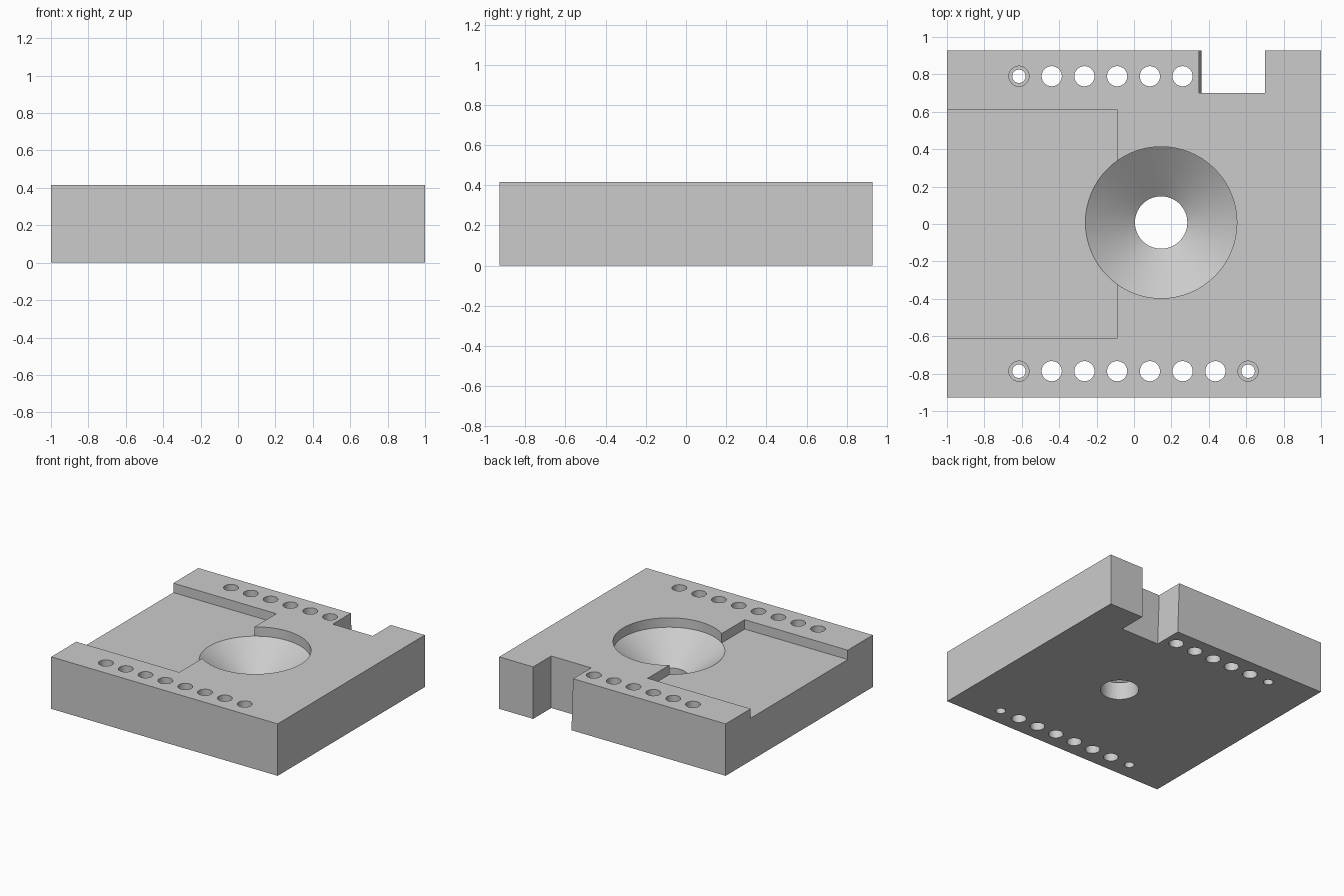
import bpy
import math

cube = bpy.data.objects.get("Cube")
if cube:
    bpy.data.objects.remove(cube, do_unlink=True)

HEIGHT = 0.415
HALF_Y = 0.928
POCKET_FLOOR = 0.34
STEP = 0.14          # level of the funnel throat and bolt seats

grey = bpy.data.materials.new("plain grey")
grey.use_nodes = True
colour = (0.6, 0.6, 0.6, 1)
grey.diffuse_color = colour
grey.node_tree.nodes["Principled BSDF"].inputs["Base Color"].default_value = colour


def add_mesh(name, verts, faces):
    mesh = bpy.data.meshes.new(name)
    mesh.from_pydata(verts, [], faces)
    mesh.materials.append(grey)
    obj = bpy.data.objects.new(name, mesh)
    bpy.context.collection.objects.link(obj)
    return obj


def loft(name, rings):
    """Closed solid through equal-sized rings listed bottom to top."""
    n = len(rings[0])
    verts = [p for ring in rings for p in ring]
    faces = [list(range(n))[::-1], [len(verts) - n + i for i in range(n)]]
    for r in range(len(rings) - 1):
        for i in range(n):
            a, b = r * n + i, r * n + (i + 1) % n
            faces.append([a, b, b + n, a + n])
    return add_mesh(name, verts, faces)


def block(name, x0, x1, y0, y1, z0, z1, x0_top=None):
    def rect(x, z):
        return [(x, y0, z), (x1, y0, z), (x1, y1, z), (x, y1, z)]
    return loft(name, [rect(x0, z0), rect(x0 if x0_top is None else x0_top, z1)])


def turned(name, x, y, profile, sides):
    """Solid of revolution from (radius, z) pairs."""
    angles = [2 * math.pi * i / sides for i in range(sides)]
    return loft(name, [[(x + r * math.cos(a), y + r * math.sin(a), z) for a in angles]
                       for r, z in profile])


def cut(target, cutter):
    mod = target.modifiers.new(cutter.name, 'BOOLEAN')
    mod.operation = 'DIFFERENCE'
    mod.solver = 'EXACT'
    mod.object = cutter
    bpy.context.view_layer.objects.active = target
    bpy.ops.object.modifier_apply(modifier=mod.name)
    bpy.data.objects.remove(cutter, do_unlink=True)


# Main slab
plate = block("base_plate", -1, 1, -HALF_Y, HALF_Y, 0, HEIGHT)

# Shallow pocket open to one side
cut(plate, block("pocket_cutter", -1.2, -0.09, -0.612, 0.612, POCKET_FLOOR, 0.6))

# Central funnel with a straight throat
cut(plate, turned("funnel_cutter", 0.145, 0.008,
                  [(0.14, -0.1), (0.14, STEP), (0.405, POCKET_FLOOR), (0.405, 0.6)], 64))

# Rear notch with one slightly sloping wall
slope = 0.015 / HEIGHT
cut(plate, block("notch_cutter", 0.362 + 0.1 * slope, 0.70, 0.70, 1.2,
                 -0.1, HEIGHT + 0.1, 0.347 - 0.1 * slope))

# Two rows of through holes, with stepped bolt holes at the row ends
for y, count in ((-0.787, 8), (0.79, 6)):
    for i in range(count):
        if i in (0, 7):
            profile = [(0.036, -0.1), (0.036, STEP), (0.054, STEP), (0.054, 0.6)]
        else:
            profile = [(0.054, -0.1), (0.054, 0.6)]
        cut(plate, turned("hole_cutter", -0.615 + 0.175 * i, y, profile, 32))

# Smooth round walls, crisp edges
bpy.ops.object.select_all(action='DESELECT')
plate.select_set(True)
bpy.context.view_layer.objects.active = plate
bpy.ops.object.shade_smooth_by_angle(angle=math.radians(25))
